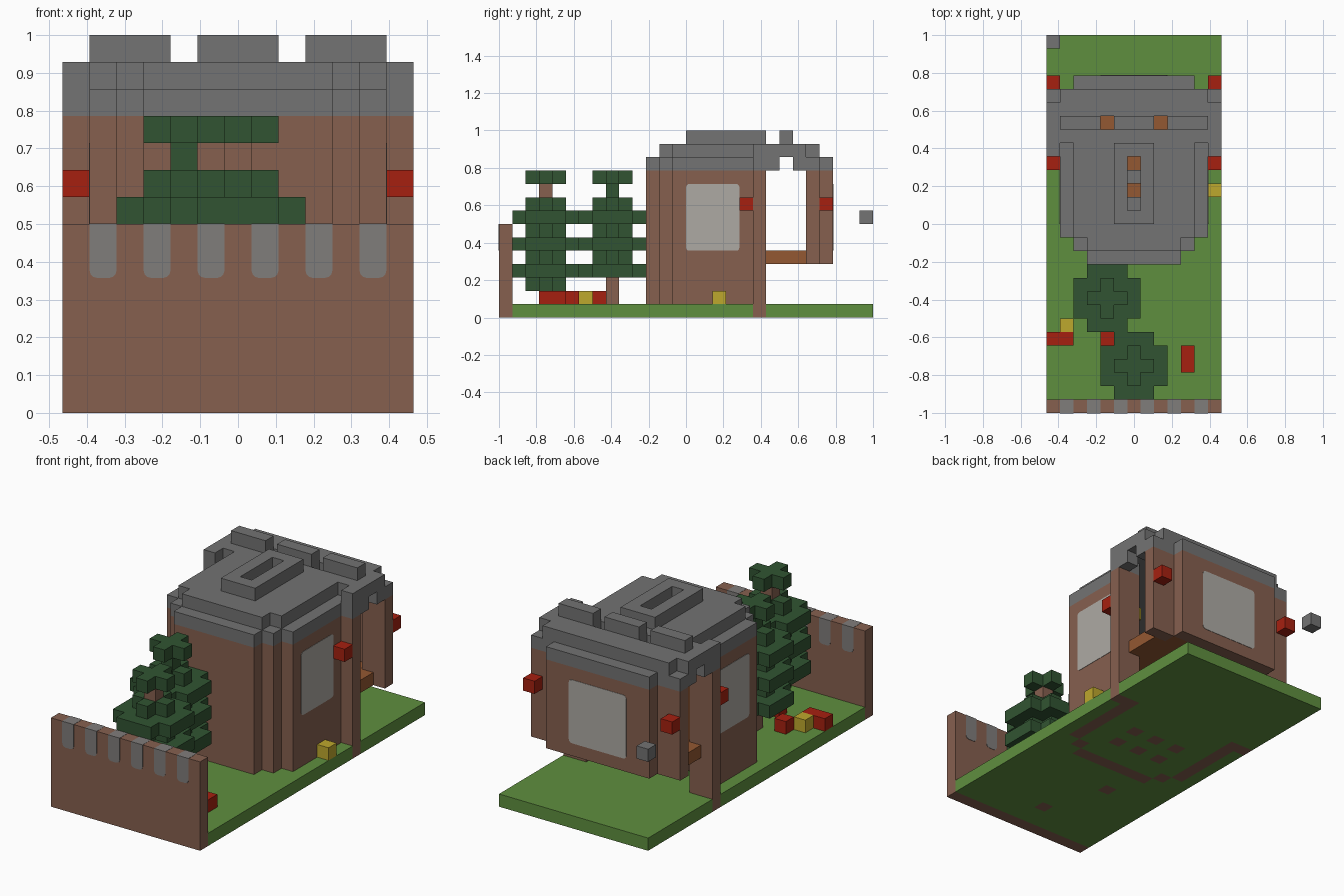
import bpy
import bmesh
from mathutils import Vector

cube = bpy.data.objects.get("Cube")
if cube:
    bpy.data.objects.remove(cube, do_unlink=True)

V = 2 / 28                              # edge of one block
ORIGIN = Vector((-6.5 * V, -1, 0))      # corner of block (0, 0, 0)


def linear(c):
    c /= 255
    return c / 12.92 if c < 0.04045 else ((c + 0.055) / 1.055) ** 2.4


def material(name, *rgb):
    m = bpy.data.materials.new(name)
    m.use_nodes = True
    colour = [linear(c) for c in rgb] + [1]
    m.diffuse_color = colour
    m.node_tree.nodes["Principled BSDF"].inputs["Base Color"].default_value = colour
    return m


grass = material("grass green", 95, 143, 63)
brown = material("wall brown", 134, 96, 79)
grey = material("stone grey", 115, 115, 115)
leaf = material("leaf green", 49, 84, 50)
red = material("red", 166, 32, 16)
yellow = material("yellow", 190, 168, 45)
wood = material("floor orange", 148, 88, 50)
glass = material("window grey", 174, 170, 164)
slot_grey = material("slot grey", 128, 125, 123)

grid = {}        # block position -> part name
materials = {}   # part name -> material


def fill(part, mat, xs, ys, zs):
    """Fill an inclusive range of blocks; later parts replace earlier ones."""
    materials[part] = mat
    spans = [range(s[0], s[-1] + 1) for s in (xs, ys, zs)]
    for x in spans[0]:
        for y in spans[1]:
            for z in spans[2]:
                grid[x, y, z] = part


def both(part, mat, xs, ys, zs):
    """Fill a range and its mirror image in x."""
    fill(part, mat, xs, ys, zs)
    fill(part, mat, (12 - xs[-1], 12 - xs[0]), ys, zs)


# Lawn and front garden wall
fill("lawn", grass, (0, 12), (1, 27), (0,))
fill("front_wall", brown, (0, 12), (0,), (0, 6))

# House floor with short posts under it
fill("floor", wood, (2, 10), (13, 23), (4,))
fill("floor", wood, (3, 9), (12,), (4,))
both("floor", wood, (1,), (20, 22), (4,))
for x in (4, 6, 8):
    for y in (14, 16):
        fill("floor_posts", brown, (x,), (y,), (0, 3))

# House walls with a grey top course
for part, mat, zs in (("house_walls", brown, (0, 10)), ("eaves", grey, (11,))):
    fill(part, mat, (3, 9), (11,), zs)
    both(part, mat, (2,), (12,), zs)
    both(part, mat, (1,), (13, 19), zs)
    both(part, mat, (0,), (19,), zs)

# Raised rear wall with a grey top course
for part, mat, zs in (("rear_wall", brown, (4, 10)), ("rear_eaves", grey, (11,))):
    fill(part, mat, (2, 10), (24,), zs)
    both(part, mat, (0, 1), (23,), zs)

# Roof slab, arch corners and raised ridges
for y in (20, 22):
    both("arch_corners", grey, (0,), (y,), (11,))
fill("roof", grey, (3, 9), (12,), (12,))
fill("roof", grey, (2, 10), (13, 19), (12,))
fill("roof", grey, (0, 12), (20, 22), (12,))
fill("roof", grey, (1, 11), (23,), (12,))
both("roof", grey, (0,), (19,), (12,))
fill("roof_ridge", grey, (5, 7), (14, 19), (13,))
fill("roof_ridge", grey, (5, 7), (21,), (13,))
both("roof_ridge", grey, (1, 3), (21,), (13,))
for hole in [(4, 21, 12), (8, 21, 12), (6, 16, 12), (6, 18, 12)]:
    del grid[hole]
for y in range(15, 19):
    del grid[6, y, 13]

# Trees: alternating wide and narrow layers of leaves
def tree(name, x, y, trunk_top, low, neck):
    for z in range(low, 9):
        r = 2 if z in (3, 5, 7) else 1
        fill(name + "_leaves", leaf, (x - r, x + r), (y - r + 1, y + r - 1), (z,))
        fill(name + "_leaves", leaf, (x - r + 1, x + r - 1), (y - r, y + r), (z,))
    fill(name + "_leaves", leaf, (x - 1, x + 1), (y,), (10,))
    fill(name + "_leaves", leaf, (x,), (y - 1, y + 1), (10,))
    fill(name + "_trunk", brown, (x,), (y,), (0, trunk_top))
    fill(name + neck[0], neck[1], (x,), (y,), (9,))


tree("rear_tree", 4, 8, 6, 3, ("_leaves", leaf))
tree("front_tree", 6, 3, 6, 2, ("_trunk", brown))

# Flowers on the lawn
fill("red_flowers", red, (0, 1), (5,), (1,))
fill("red_flowers", red, (4,), (5,), (1,))
fill("red_flowers", red, (2,), (7,), (1,))
fill("red_flowers", red, (10,), (3, 4), (1,))
fill("yellow_flowers", yellow, (1,), (6,), (1,))
fill("yellow_flowers", yellow, (12,), (16,), (1,))

# Lanterns on the walls, an indoor lamp and the loose stone
for y in (18, 24):
    both("lanterns", red, (0,), (y,), (8,))
fill("indoor_lamp", yellow, (10,), (18,), (8,))
fill("loose_stone", grey, (0,), (27,), (7,))


def finish(bm, name, mat):
    mesh = bpy.data.meshes.new(name)
    bm.to_mesh(mesh)
    bm.free()
    mesh.materials.append(mat)
    bpy.context.collection.objects.link(bpy.data.objects.new(name, mesh))


# Turn each part's blocks into a mesh, keeping only exposed sides
for part, mat in materials.items():
    bm = bmesh.new()
    for cell in [c for c, p in grid.items() if p == part]:
        for axis in range(3):
            for side in (0, 1):
                step = Vector((0, 0, 0))
                step[axis] = 2 * side - 1
                if tuple(int(a + b) for a, b in zip(cell, step)) in grid:
                    continue
                corners = []
                for u, w in ((0, 0), (1, 0), (1, 1), (0, 1)):
                    p = Vector(cell)
                    p[axis] += side
                    p[(axis + 1) % 3] += u
                    p[(axis + 2) % 3] += w
                    corners.append(bm.verts.new(ORIGIN + p * V))
                bm.faces.new(corners if side else corners[::-1])
    bmesh.ops.remove_doubles(bm, verts=bm.verts, dist=V / 10)
    finish(bm, part, mat)


def pane(name, mat, low, high, thin, radius, bottom_only=False):
    """Rounded pane set in a wall, proud of both faces by a hair."""
    low, high = Vector(low) * V + ORIGIN, Vector(high) * V + ORIGIN
    low[thin] -= 0.002
    high[thin] += 0.002
    if bottom_only:
        high.z += 0.001
    mid, size = (low + high) / 2, high - low
    bm = bmesh.new()
    bmesh.ops.create_cube(bm, size=1)
    for v in bm.verts:
        v.co = Vector(a * b for a, b in zip(v.co, size)) + mid
    edges = [e for e in bm.edges
             if abs(e.verts[0].co[thin] - e.verts[1].co[thin]) > size[thin] / 2
             and not (bottom_only and e.verts[0].co.z > mid.z)]
    bmesh.ops.bevel(bm, geom=edges, offset=radius, segments=3, profile=0.5,
                    affect='EDGES')
    finish(bm, name, mat)


# Windows and the slots in the garden wall
pane("left_window", glass, (11, 14, 5), (12, 18, 10), 0, 0.018)
pane("right_window", glass, (1, 14, 5), (2, 18, 10), 0, 0.018)
pane("rear_window", glass, (4, 24, 5), (9, 25, 10), 1, 0.018)
for x in range(1, 12, 2):
    pane("wall_slot", slot_grey, (x, 0, 5), (x + 1, 1, 7), 1, 0.02, True)
